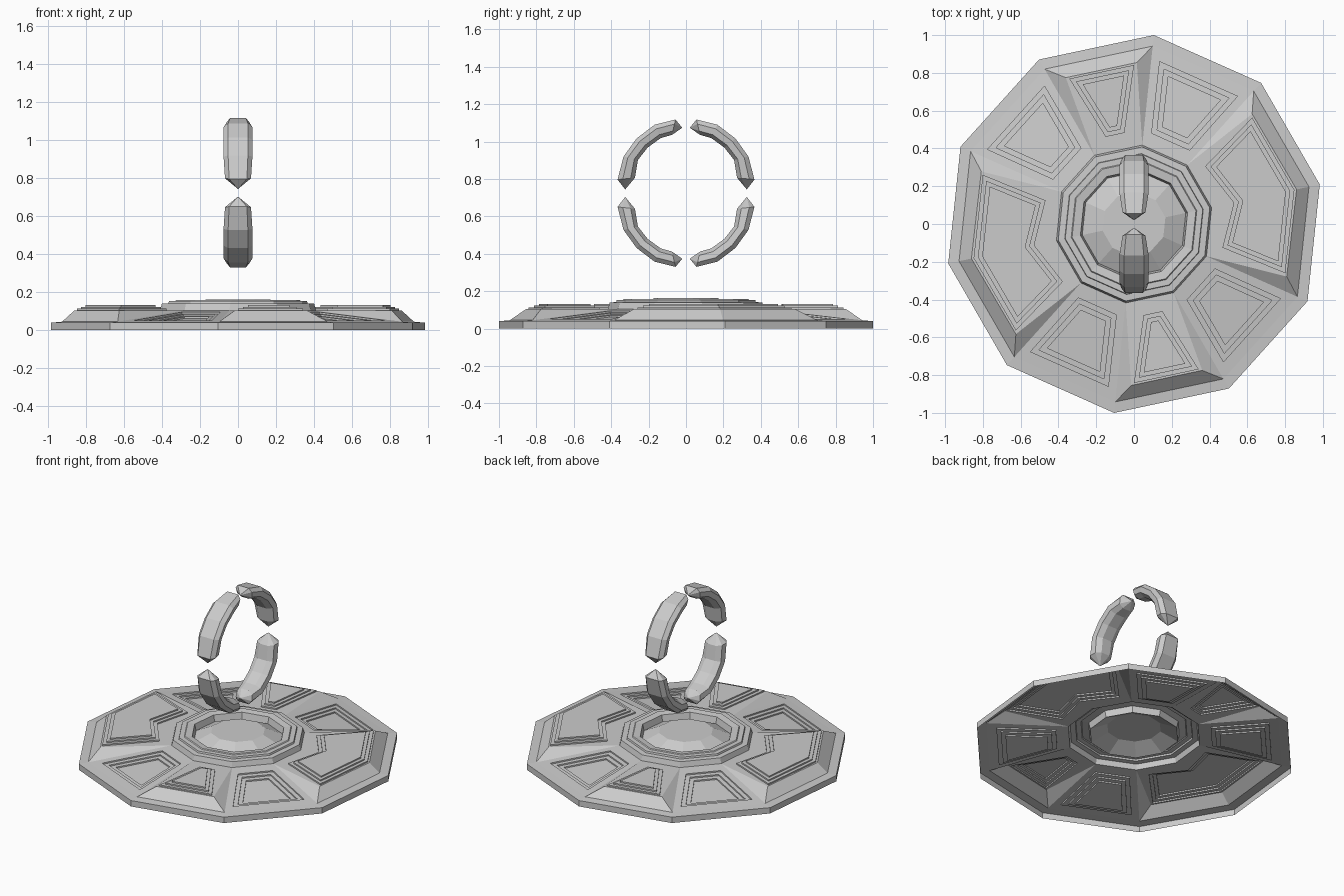
import bpy, bmesh
from math import sin, cos, radians
from mathutils import Vector

if "Cube" in bpy.data.objects:
    bpy.data.objects.remove(bpy.data.objects["Cube"])

def finish(bm, name):
    bmesh.ops.remove_doubles(bm, verts=bm.verts, dist=0.0005)
    bmesh.ops.recalc_face_normals(bm, faces=bm.faces)
    me = bpy.data.meshes.new(name)
    bm.to_mesh(me)
    bm.free()
    ob = bpy.data.objects.new(name, me)
    bpy.context.collection.objects.link(ob)
    return ob

def polar(r, deg, z=0.0):
    a = radians(deg)
    return Vector((r * cos(a), r * sin(a), z))

def face(bm, pts):
    bm.faces.new([bm.verts.new(p) for p in pts])

def bridge(bm, a, b, closed=True):
    n = len(a)
    for i in range(n if closed else n - 1):
        j = (i + 1) % n
        face(bm, (a[i], a[j], b[j], b[i]))

def inset(loop, d):
    # offset a counter-clockwise plan outline inwards with mitred corners
    out, n = [], len(loop)
    for i in range(n):
        p, q, s = loop[i - 1].xy, loop[i].xy, loop[(i + 1) % n].xy
        e, f = (q - p).normalized(), (s - q).normalized()
        n1, n2 = Vector((-e.y, e.x)), Vector((-f.y, f.x))
        m = (n1 + n2) * d / (1 + n1.dot(n2))
        out.append(Vector((q.x + m.x, q.y + m.y, 0)))
    return out

R, R_FOOT, R_IN = 1.0055, 0.947, 0.42
Z_FOOT, Z_TOP = 0.045, 0.105

def panel(bm, border, loop, zf, step, gap):
    # three small stepped walls, then the panel face
    def lay(pts, k):
        return [Vector((p.x, p.y, zf(p) + k * step)) for p in pts]
    bridge(bm, border, lay(loop, 0))
    for k in range(3):
        bridge(bm, lay(loop, k), lay(loop, k + 1))
        if k < 2:
            nxt = inset(loop, gap)
            bridge(bm, lay(loop, k + 1), lay(nxt, k + 1))
            loop = nxt
    face(bm, lay(loop, 3))

def sunken_sector(bm, a):
    m = a + 18
    c = cos(radians(18))
    mid = polar(1, m)
    def zf(p):
        t = (p.x * mid.x + p.y * mid.y - R_IN * c) / ((R_FOOT - R_IN) * c)
        return Z_TOP + t * (Z_FOOT - Z_TOP)
    border = [polar(R_IN, a + 36, Z_TOP), polar(R_IN, a, Z_TOP),
              polar(R_FOOT, a, Z_FOOT), polar(R_FOOT, a + 36, Z_FOOT)]
    loop = [polar(0.49, m + 13), polar(0.49, m - 13),
            polar(0.87, m - 15), polar(0.87, m + 15)]
    panel(bm, border, loop, zf, -0.009, 0.027)

def raised_sector(bm, a, count):
    end = a + 36 * count
    angs = [a + 36 * i for i in range(count + 1)]
    inner = [polar(R_IN, t, Z_TOP) for t in reversed(angs)]
    foot = [polar(R_FOOT, t, Z_FOOT) for t in angs]
    ridge = [polar(0.855, a + 5, Z_TOP)] + [polar(0.88, t, Z_TOP) for t in angs[1:-1]] \
        + [polar(0.855, end - 5, Z_TOP)]
    bridge(bm, foot, ridge, closed=False)
    face(bm, (inner[-1], foot[0], ridge[0]))
    face(bm, (inner[0], ridge[-1], foot[-1]))
    k = 12 if count == 1 else 9
    loop = [polar(0.485, end - k)] + [polar(0.54, t) for t in angs[1:-1]] + [polar(0.485, a + k)]
    loop += [polar(0.842, a + 6)] + [polar(0.868, t) for t in angs[1:-1]] + [polar(0.842, end - 6)]
    panel(bm, inner + ridge, loop, lambda p: Z_TOP, 0.009, 0.022)

# ten-sided open base plate with raised and sunken panels
bm = bmesh.new()
for half in (0, 180):
    raised_sector(bm, -24 + half, 2)
    sunken_sector(bm, 48 + half)
    raised_sector(bm, 84 + half, 1)
    sunken_sector(bm, 120 + half)
# rim, stepped hub ring and central dome share lathe-like bands
bands = [[(R, 0), (R, 0.04), (R_FOOT, Z_FOOT)],
         [(R_IN, Z_TOP), (0.41, 0.14), (0.375, 0.142), (0.372, 0.153), (0.34, 0.153),
          (0.335, 0.158), (0.29, 0.152), (0.28, 0.11), (0.17, 0.163)]]
for prof in bands:
    rings = [[polar(r, 12 + 36 * i, z) for i in range(10)] for r, z in prof]
    for a, b in zip(rings, rings[1:]):
        bridge(bm, a, b)
face(bm, [polar(0.17, 12 + 36 * i, 0.163) for i in range(10)])
finish(bm, "base_plate")

# four floating ring segments: outer and inner path in the y-z plane
CZ = 0.724
outer = [(0.056, 0.394), (0.168, 0.366), (0.265, 0.292), (0.334, 0.196), (0.366, 0.073)]
inner = [(0.075, 0.312), (0.135, 0.295), (0.205, 0.244), (0.257, 0.178), (0.273, 0.083)]
widths = [0.8, 1, 1, 1, 0.9]
tips = [(0.02, 0.35), (0.325, 0.02)]
# section: (half width, share of the way from outer to inner path)
section = [(-0.052, 0), (0.052, 0), (0.076, 0.3), (0.07, 0.75), (0.035, 1),
           (-0.035, 1), (-0.07, 0.75), (-0.076, 0.3)]
for sy, sz, name in ((1, 1, "upper_back"), (-1, 1, "upper_front"),
                     (1, -1, "lower_back"), (-1, -1, "lower_front")):
    bm = bmesh.new()
    def place(x, p):
        return Vector((x, sy * p[0], CZ + sz * p[1]))
    rings = []
    for o, i, w in zip(outer, inner, widths):
        o, i = Vector(o), Vector(i)
        rings.append([place(x * w, o.lerp(i, t)) for x, t in section])
    for a, b in zip(rings, rings[1:]):
        bridge(bm, a, b)
    for ring, tip in ((rings[0], tips[0]), (rings[-1], tips[1])):
        p = place(0, tip)
        for k in range(len(ring)):
            face(bm, (ring[k - 1], ring[k], p))
    finish(bm, "ring_segment_" + name)
